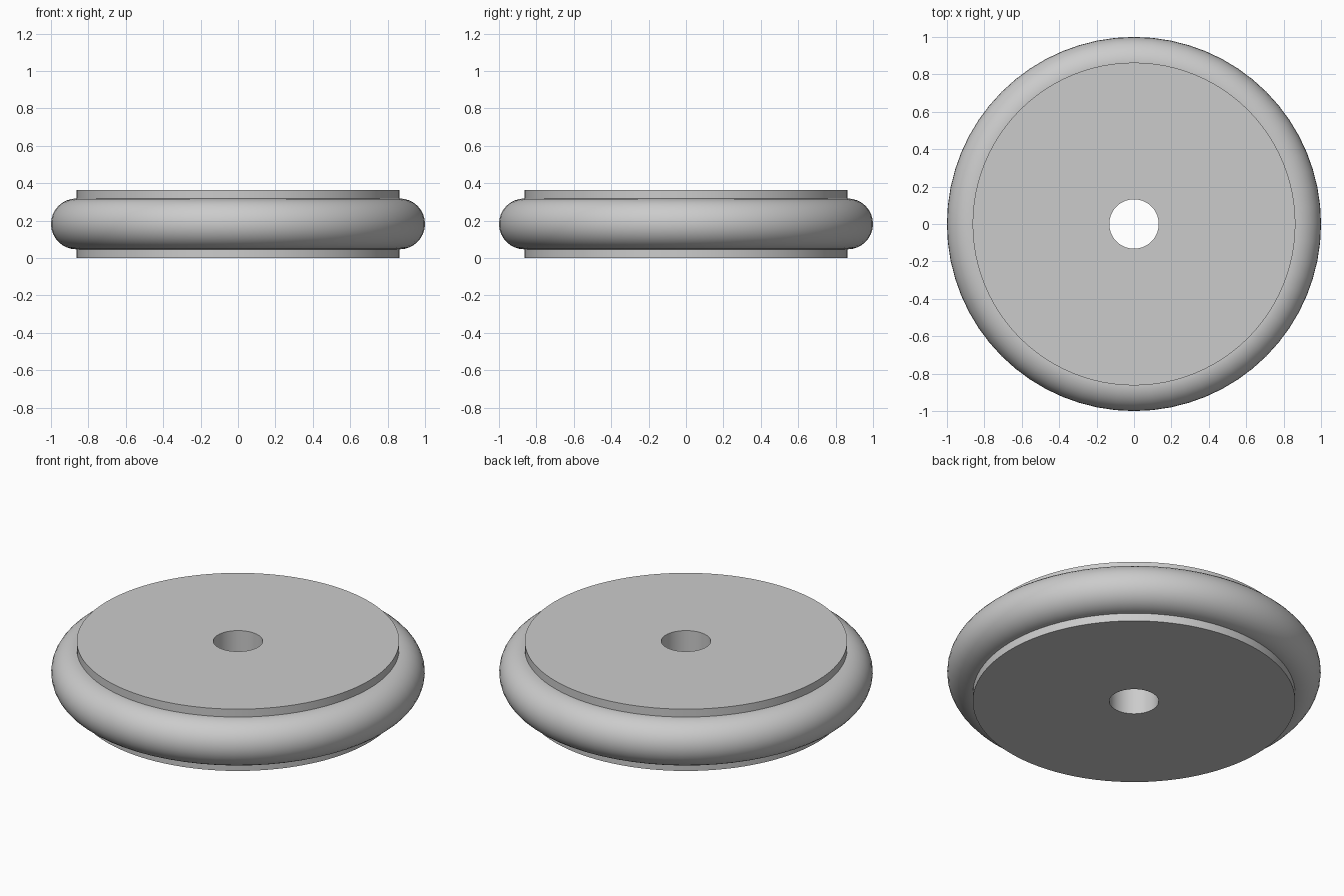
import bpy
import bmesh
import math

cube = bpy.data.objects.get("Cube")
if cube:
    bpy.data.objects.remove(cube, do_unlink=True)

HEIGHT = 0.365
DISC_RADIUS = 0.863
HOLE_RADIUS = 0.132
TYRE_RADIUS = 0.136

grey = bpy.data.materials.new("light grey")
grey.use_nodes = True
colour = (0.6, 0.6, 0.6, 1)
grey.diffuse_color = colour
grey.node_tree.nodes["Principled BSDF"].inputs["Base Color"].default_value = colour


def lathe(name, profile, segments):
    """Revolve a closed (radius, height) profile about the z axis."""
    bm = bmesh.new()
    rings = []
    for i in range(segments):
        a = math.tau * i / segments
        rings.append([bm.verts.new((r * math.cos(a), r * math.sin(a), z))
                      for r, z in profile])
    n = len(profile)
    for i in range(segments):
        here, there = rings[i], rings[(i + 1) % segments]
        for j in range(n):
            k = (j + 1) % n
            bm.faces.new((here[j], there[j], there[k], here[k]))
    bmesh.ops.recalc_face_normals(bm, faces=bm.faces)
    mesh = bpy.data.meshes.new(name)
    bm.to_mesh(mesh)
    bm.free()
    mesh.materials.append(grey)
    obj = bpy.data.objects.new(name, mesh)
    bpy.context.collection.objects.link(obj)
    bpy.ops.object.select_all(action="DESELECT")
    obj.select_set(True)
    bpy.context.view_layer.objects.active = obj
    bpy.ops.object.shade_smooth_by_angle(angle=math.radians(35))
    return obj


# Flat hub disc with the axle hole through it
lathe("hub_disc", [(HOLE_RADIUS, 0), (DISC_RADIUS, 0),
                   (DISC_RADIUS, HEIGHT), (HOLE_RADIUS, HEIGHT)], 96)

# Rounded tyre around the disc
STEPS = 32
tyre_profile = [(1 - TYRE_RADIUS + TYRE_RADIUS * math.cos(math.tau * i / STEPS),
                 HEIGHT / 2 + TYRE_RADIUS * math.sin(math.tau * i / STEPS))
                for i in range(STEPS)]
lathe("tyre", tyre_profile, 64)
